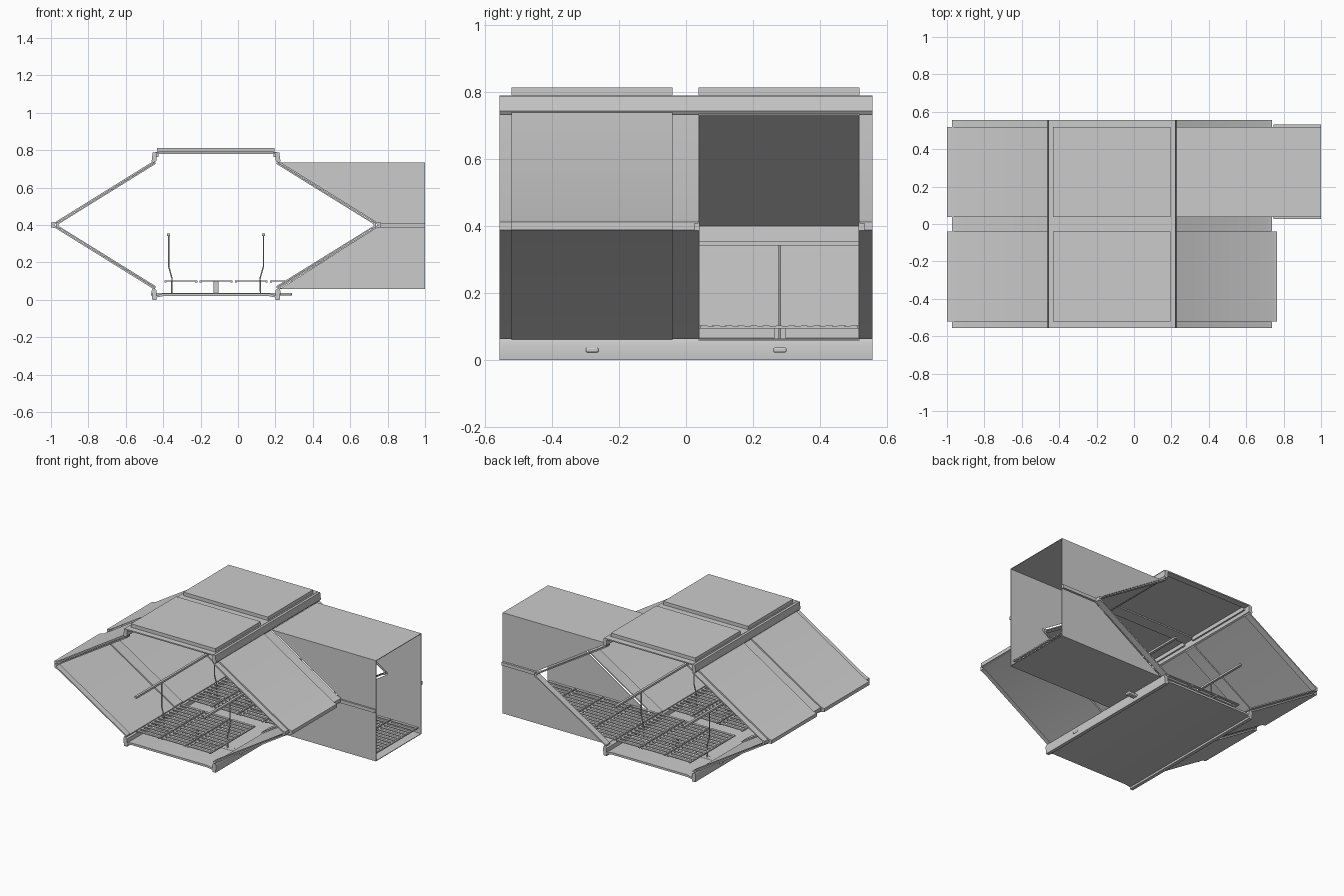
import bpy, bmesh
from mathutils import Vector

if "Cube" in bpy.data.objects:
    bpy.data.objects.remove(bpy.data.objects["Cube"])

XC = -0.1175                       # centre line of the hexagonal tunnel
FRONT, BACK = (-0.52, -0.04), (0.037, 0.518)
Y0, Y1 = -0.557, 0.557


def finish(name, bm):
    bmesh.ops.recalc_face_normals(bm, faces=bm.faces)
    me = bpy.data.meshes.new(name)
    bm.to_mesh(me)
    bm.free()
    ob = bpy.data.objects.new(name, me)
    bpy.context.collection.objects.link(ob)
    return ob


def add_prism(bm, pts, y0, y1):
    """Extrude an x,z outline along y."""
    f = bm.faces.new([bm.verts.new((x, y0, z)) for x, z in pts])
    ext = bmesh.ops.extrude_face_region(bm, geom=[f])["geom"]
    for v in ext:
        if isinstance(v, bmesh.types.BMVert):
            v.co.y = y1


def prism(name, pts, y0, y1):
    bm = bmesh.new()
    add_prism(bm, pts, y0, y1)
    return finish(name, bm)


def rect(x0, x1, z0, z1):
    return [(x0, z0), (x1, z0), (x1, z1), (x0, z1)]


def box(name, x0, x1, y0, y1, z0, z1):
    return prism(name, rect(x0, x1, z0, z1), y0, y1)


def place(pts, side, level):
    """Move a left/upper outline to another quadrant of the tunnel."""
    if side > 0:
        pts = [(2 * XC - x, z) for x, z in pts]
    if level < 0:
        pts = [(x, 0.8 - z) for x, z in pts]
    return pts


# outlines drawn for the left, upper quadrant
PANEL = [(-0.445, 0.745), (-0.46, 0.737), (-0.975, 0.417), (-1.0, 0.412),
         (-1.0, 0.4), (-0.984, 0.4), (-0.972, 0.409), (-0.445, 0.735)]
RIB = [(-0.44, 0.737), (-0.945, 0.422), (-0.973, 0.412), (-0.973, 0.4),
       (-0.962, 0.4), (-0.955, 0.408), (-0.44, 0.727)]
BEAM = [(-0.435, 0.787), (-0.456, 0.787), (-0.462, 0.742), (-0.455, 0.732),
        (-0.437, 0.742)]
LOW_BEAM = [(-0.435, 0.8), (-0.458, 0.8), (-0.462, 0.752), (-0.455, 0.736),
            (-0.435, 0.748)]

RIBS = {"front": (Y0, FRONT[0] + 0.004), "middle": (FRONT[1] - 0.004, BACK[0] + 0.004),
        "back": (BACK[1] - 0.004, Y1)}

# sloping panels, ribs and corner beams
for side, sn in ((-1, "left"), (1, "right")):
    for level, ln in ((1, "upper"), (-1, "lower")):
        for bay, bn in ((FRONT, "front"), (BACK, "back")):
            if not (side > 0 and bn == "back"):       # this side opens into the extension
                prism(f"{ln}_{sn}_{bn}_panel", place(PANEL, side, level), *bay)
        for rn, span in RIBS.items():
            prism(f"{ln}_{sn}_{rn}_rib", place(RIB, side, level), *span)
        beam = BEAM if level > 0 else LOW_BEAM
        prism(f"{ln}_{sn}_beam", place(beam, side, level), Y0, Y1)
        # grooved lip on the beam
        if level > 0:
            for bay, bn in ((FRONT, "front"), (BACK, "back")):
                prism(f"{sn}_{bn}_roof_lip", place(rect(-0.44, -0.425, 0.765, 0.79), side, 1), *bay)

# roof plates and roof ribs
for bay, bn in ((FRONT, "front"), (BACK, "back")):
    box(f"{bn}_roof_plate", -0.432, 0.196, *bay, 0.79, 0.813)
for rn, span in RIBS.items():
    box(f"{rn}_roof_rib", -0.44, 0.205, *span, 0.781, 0.789)

# floor tray
prism("floor_tray", [(-0.45, 0.01), (-0.40, 0.02), (0.165, 0.02), (0.215, 0.01),
                     (0.215, 0.02), (0.165, 0.034), (-0.40, 0.034), (-0.45, 0.02)], Y0, Y1)

# flat ducts passing through the tray
for y, end, bn in ((-0.28, 0.228, "front"), (0.28, 0.29, "back")):
    ob = box(f"{bn}_floor_duct", -0.466, end, y - 0.02, y + 0.02, 0.022, 0.037)
    mod = ob.modifiers.new("round", "BEVEL")
    mod.width, mod.segments = 0.005, 2

# side extension: thin walls around the opened bay
EX0, EX1, T = 0.225, 1.0, 0.004
wall = [(EX0, 0.735), (EX1, 0.735), (EX1, 0.058), (EX0, 0.058), (0.762, 0.4)]
upper = [wall[0], wall[1], (EX1, 0.4), wall[4]]
lower = [wall[4], (EX1, 0.4), wall[2], wall[3]]
for y, wn in ((BACK[0], "near"), (BACK[1] - T, "far")):
    prism(f"extension_{wn}_upper_wall", upper, y, y + T)
    prism(f"extension_{wn}_lower_wall", lower, y, y + T)
box("extension_roof", EX0, EX1, *BACK, 0.731, 0.735)
box("extension_floor", EX0, EX1, *BACK, 0.058, 0.062)
for y0, y1, wn in ((0.026, BACK[0], "near"), (BACK[1], 0.532, "far")):
    box(f"extension_{wn}_rail", 0.745, EX1, y0, y1, 0.386, 0.408)


def grating(name, x0, x1, y0, y1, groups, slats=13, z=0.097):
    """Long slats in groups, tied by cross bars."""
    bm = bmesh.new()
    step = (x1 - x0) / groups
    for g in range(groups):
        a, b = x0 + g * step + 0.006, x0 + (g + 1) * step - 0.006
        for i in range(slats):
            y = y0 + 0.012 + (y1 - y0 - 0.024) * i / (slats - 1)
            add_prism(bm, rect(a, b, z, z + 0.006), y - 0.009, y + 0.009)
        for x in (a, b - 0.012):
            add_prism(bm, rect(x, x + 0.012, z - 0.003, z + 0.004), y0, y1)
    finish(name, bm)


# floor gratings and their supports
grating("front_floor_grating", -0.40, 0.165, *FRONT, 3)
grating("back_floor_grating", -0.40, 0.165, *BACK, 3)
grating("extension_floor_grating", 0.165, 0.99, BACK[0] + 0.006, BACK[1] - 0.006, 4)
for y, bn in ((-0.28, "front"), (0.28, "back")):
    box(f"{bn}_grating_post", -0.13, -0.105, y - 0.018, y + 0.018, 0.03, 0.097)


def rod(name, pts, radius):
    cu = bpy.data.curves.new(name, "CURVE")
    cu.dimensions = "3D"
    cu.bevel_depth, cu.bevel_resolution = radius, 1
    cu.use_fill_caps = True
    sp = cu.splines.new("POLY")
    sp.points.add(len(pts) - 1)
    for p, co in zip(sp.points, pts):
        p.co = (*co, 1)
    ob = bpy.data.objects.new(name, cu)
    bpy.context.collection.objects.link(ob)


# cranked posts carrying the hand rails
POST = [(-0.355, 0.035), (-0.353, 0.115), (-0.371, 0.18), (-0.371, 0.345)]
for side, sn in ((-1, "left"), (1, "right")):
    for y, bn in ((-0.28, "front"), (0.28, "back")):
        rod(f"{sn}_{bn}_rail_post", [Vector((x, y, z)) for x, z in place(POST, side, 1)], 0.004)
    prism(f"{sn}_hand_rail", place(rect(-0.379, -0.363, 0.341, 0.354), side, 1), Y0, Y1)

# smooth shading with sharp edges kept
bpy.ops.object.select_all(action="DESELECT")
for ob in bpy.context.scene.objects:
    if ob.type == "MESH":
        ob.select_set(True)
        bpy.context.view_layer.objects.active = ob
bpy.ops.object.shade_smooth_by_angle()
